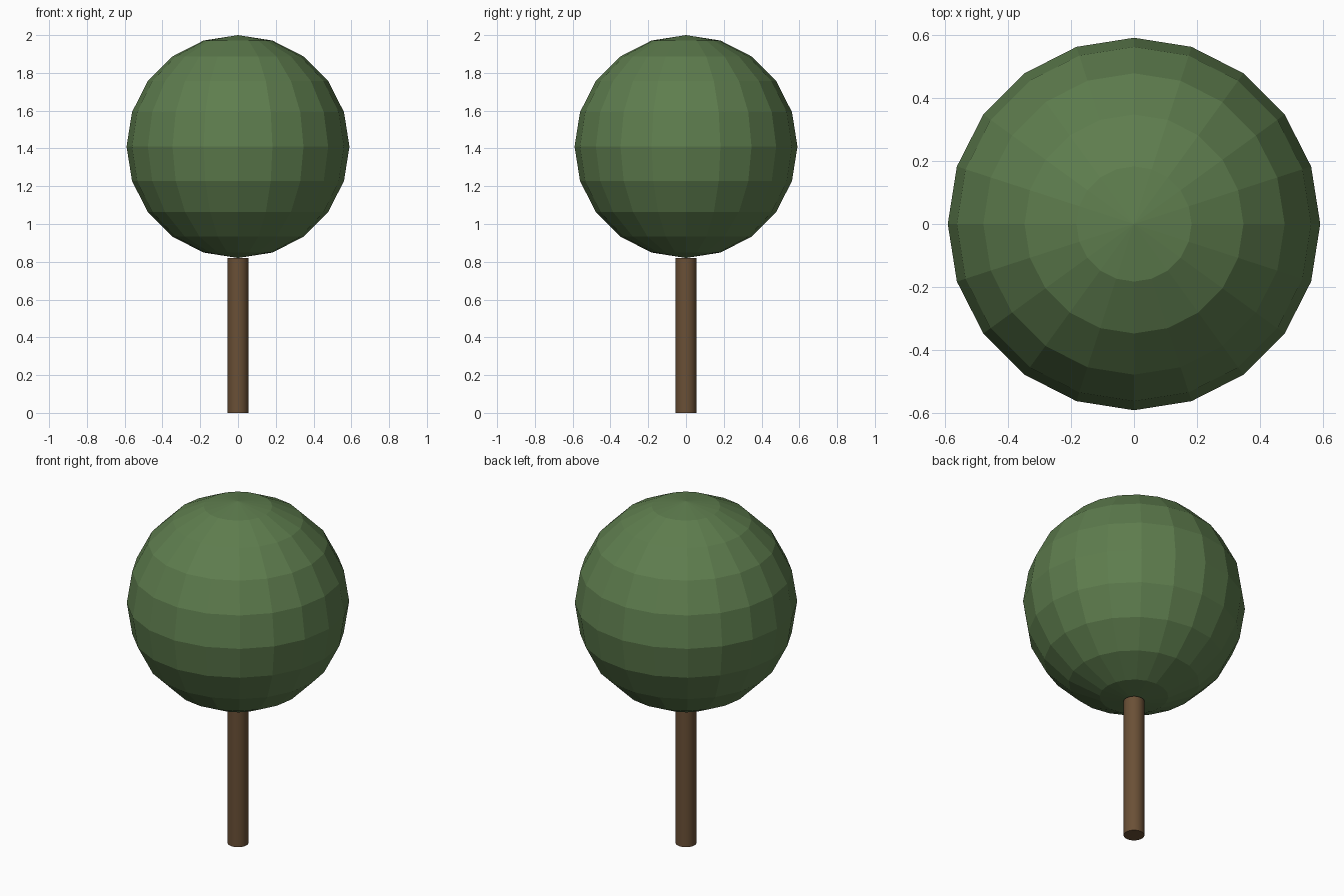
import bpy
import math

if "Cube" in bpy.data.objects:
    bpy.data.objects.remove(bpy.data.objects["Cube"])


def material(name, rgb):
    m = bpy.data.materials.new(name)
    m.diffuse_color = (*rgb, 1.0)
    m.use_nodes = True
    m.node_tree.nodes["Principled BSDF"].inputs["Base Color"].default_value = m.diffuse_color
    return m


leaf_green = material("leaf green", (0.112, 0.205, 0.076))
bark_brown = material("bark brown", (0.144, 0.080, 0.037))

# Round faceted crown
CROWN_R = 0.59
bpy.ops.mesh.primitive_uv_sphere_add(segments=20, ring_count=10, radius=CROWN_R,
                                     location=(0, 0, 2 - CROWN_R))
crown = bpy.context.object
crown.name = "crown"
crown.data.materials.append(leaf_green)

# Thin straight trunk, just touching the crown
TRUNK_H = 2 - 2 * CROWN_R
bpy.ops.mesh.primitive_cylinder_add(vertices=32, radius=0.055, depth=TRUNK_H,
                                    location=(0, 0, TRUNK_H / 2))
trunk = bpy.context.object
trunk.name = "trunk"
trunk.data.materials.append(bark_brown)
bpy.ops.object.shade_smooth_by_angle(angle=math.radians(30))
